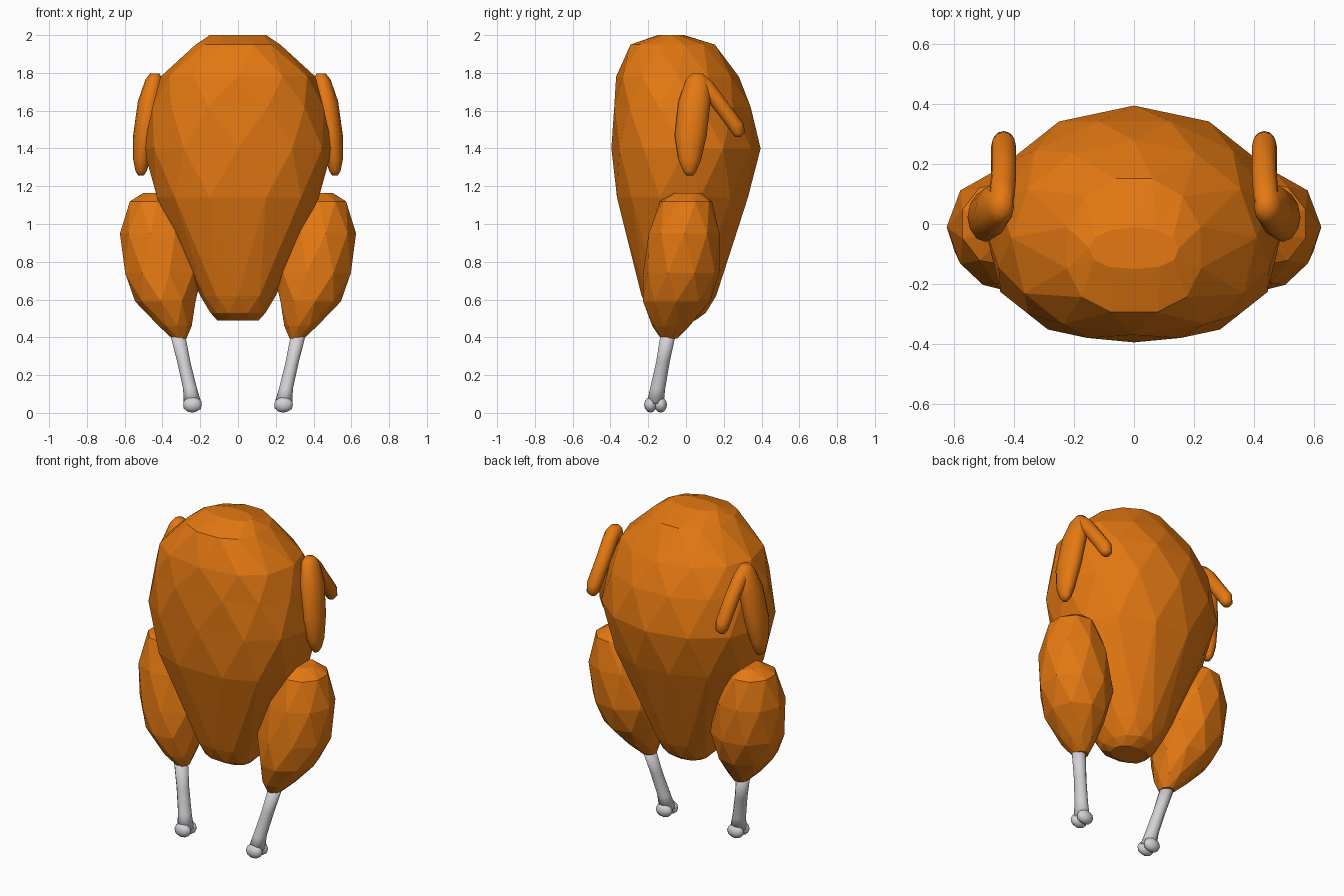
import bpy, bmesh, math

cube = bpy.data.objects.get("Cube")
if cube:
    bpy.data.objects.remove(cube)


def material(name, rgb):
    m = bpy.data.materials.new(name)
    m.use_nodes = True
    m.diffuse_color = (*rgb, 1)
    m.node_tree.nodes["Principled BSDF"].inputs["Base Color"].default_value = (*rgb, 1)
    return m


skin = material("roast_skin", (0.78, 0.19, 0.006))
bone = material("bone", (0.66, 0.64, 0.67))


def finish(bm, name, mat, smooth=False):
    bmesh.ops.recalc_face_normals(bm, faces=bm.faces)
    mesh = bpy.data.meshes.new(name)
    bm.to_mesh(mesh)
    bm.free()
    mesh.materials.append(mat)
    for p in mesh.polygons:
        p.use_smooth = smooth
    obj = bpy.data.objects.new(name, mesh)
    bpy.context.collection.objects.link(obj)
    return obj


def loft(name, rings, sides, mat, side=1, stagger=True, smooth=False, power=1.0):
    """Stack horizontal rings (z, x, y, x radius, y radius); stagger gives triangle facets."""
    bm = bmesh.new()
    loops = []
    for i, (z, x, y, rx, ry) in enumerate(rings):
        turn = 0.5 * (i % 2) if stagger else 0
        loop = []
        for k in range(sides):
            a = math.tau * (k + turn) / sides
            c, s = math.cos(a), math.sin(a)
            # the front half is squarer than the back
            e = power if s < 0 else 1
            px = math.copysign(abs(c) ** e, c) * rx
            py = math.copysign(abs(s) ** e, s) * ry
            loop.append(bm.verts.new((side * (x + px), y + py, z)))
        loops.append(loop)
    for i, (a, b) in enumerate(zip(loops, loops[1:])):
        for k in range(sides):
            n = (k + 1) % sides
            if not stagger:
                bm.faces.new((a[k], a[n], b[n], b[k]))
            elif i % 2 == 0:
                bm.faces.new((a[k], a[n], b[k]))
                bm.faces.new((a[n], b[n], b[k]))
            else:
                bm.faces.new((a[k], a[n], b[n]))
                bm.faces.new((a[k], b[n], b[k]))
    bm.faces.new(loops[0])
    bm.faces.new(loops[-1])
    return finish(bm, name, mat, smooth)


# Body: height, half width, front y, back y
profile = [
    (2.0, 0.15, -0.15, -0.01), (1.95, 0.23, -0.30, 0.16),
    (1.78, 0.41, -0.37, 0.28), (1.62, 0.465, -0.39, 0.355),
    (1.40, 0.50, -0.395, 0.395), (1.14, 0.44, -0.375, 0.34),
    (0.62, 0.20, -0.235, 0.16), (0.53, 0.15, -0.19, 0.11),
    (0.49, 0.11, -0.12, 0.05)]
loft("body", [(z, 0, (f + b) / 2, w, (b - f) / 2) for z, w, f, b in profile],
     12, skin, power=0.8)

thigh = [
    (1.165, 0.44, 0.01, 0.06, 0.07), (1.12, 0.45, 0.0, 0.13, 0.14),
    (0.95, 0.43, -0.01, 0.195, 0.19), (0.74, 0.40, -0.025, 0.21, 0.205),
    (0.59, 0.38, -0.05, 0.165, 0.18), (0.46, 0.335, -0.08, 0.09, 0.10),
    (0.395, 0.31, -0.09, 0.04, 0.045)]
wing = [
    (1.797, 0.44, 0.06, 0.025, 0.03), (1.765, 0.445, 0.06, 0.045, 0.06),
    (1.65, 0.47, 0.045, 0.06, 0.085), (1.47, 0.495, 0.025, 0.06, 0.085),
    (1.34, 0.51, 0.02, 0.045, 0.06), (1.28, 0.513, 0.02, 0.03, 0.035),
    (1.257, 0.513, 0.02, 0.015, 0.018)]
wing_tip = [
    (1.785, 0.44, 0.07, 0.03, 0.035), (1.74, 0.44, 0.095, 0.042, 0.055),
    (1.66, 0.435, 0.16, 0.042, 0.05), (1.53, 0.435, 0.257, 0.042, 0.05),
    (1.48, 0.435, 0.277, 0.035, 0.033), (1.46, 0.435, 0.275, 0.018, 0.015)]
shank = [
    (0.44, 0.325, -0.09, 0.04, 0.041), (0.27, 0.287, -0.122, 0.035, 0.036),
    (0.13, 0.254, -0.15, 0.037, 0.04), (0.05, 0.24, -0.163, 0.047, 0.045)]

for side, label in ((1, "left"), (-1, "right")):
    # Legs and wings
    loft(label + "_thigh", thigh, 9, skin, side)
    loft(label + "_wing", wing, 12, skin, side, False, True)
    loft(label + "_wing_tip", wing_tip, 12, skin, side, False, True)
    shaft = loft(label + "_leg_bone", shank, 12, bone, side, False, True)
    # Two rounded knuckles at the end of the bone
    for y, part in ((-0.188, "front"), (-0.134, "back")):
        bm = bmesh.new()
        bmesh.ops.create_icosphere(bm, subdivisions=2, radius=1)
        bmesh.ops.scale(bm, vec=(0.052, 0.034, 0.042), verts=bm.verts)
        bmesh.ops.translate(bm, vec=(side * 0.241, y, 0.043), verts=bm.verts)
        finish(bm, label + "_" + part + "_knuckle", bone, True)
